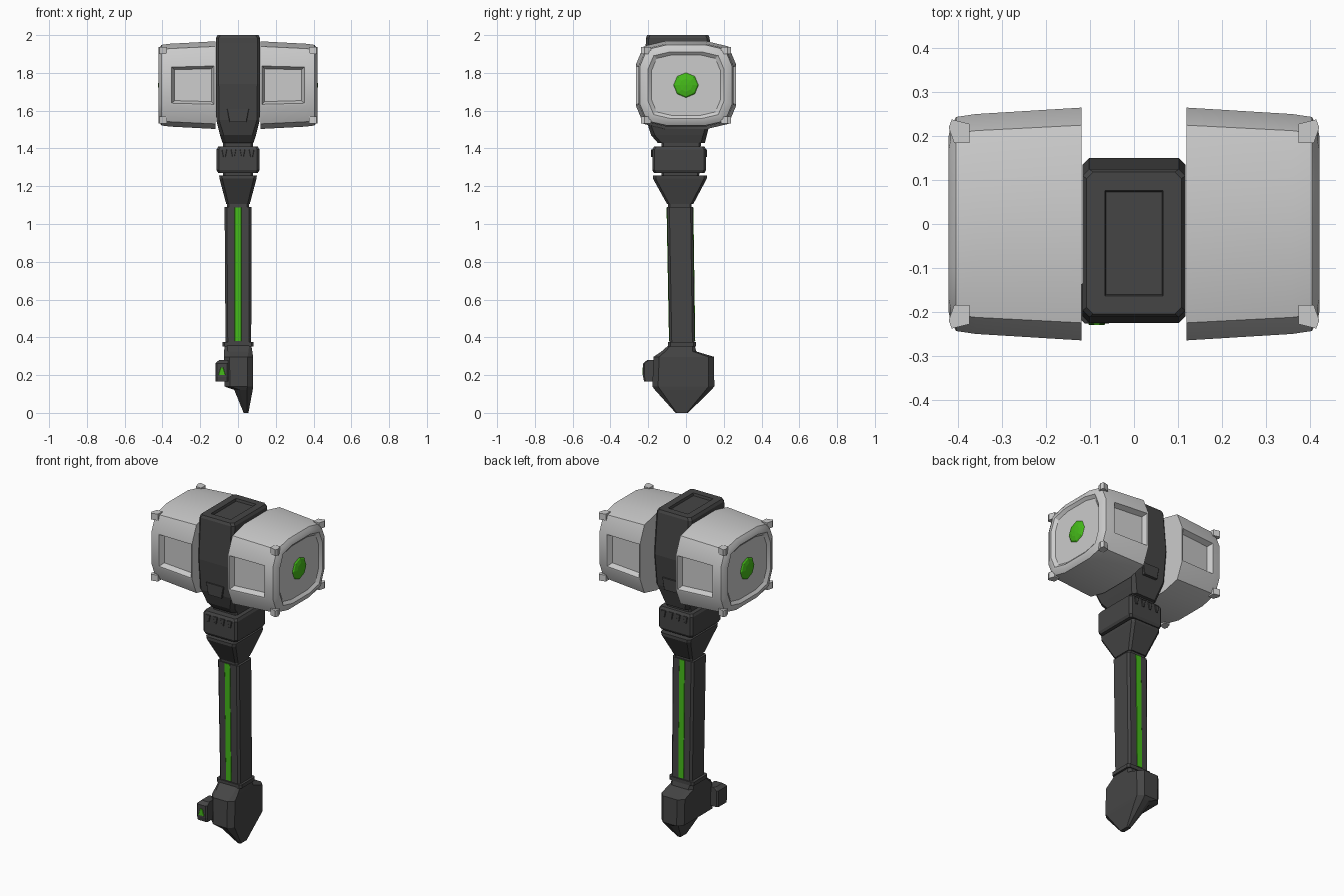
import bpy, bmesh
from mathutils import Matrix

if "Cube" in bpy.data.objects:
    bpy.data.objects.remove(bpy.data.objects["Cube"])


def material(name, rgb):
    m = bpy.data.materials.new(name)
    m.diffuse_color = (*rgb, 1)
    m.use_nodes = True
    m.node_tree.nodes["Principled BSDF"].inputs["Base Color"].default_value = m.diffuse_color
    return m


GREEN = material("green_glow", (0.06, 0.5, 0.01))
DARK = material("dark_grey", (0.06, 0.06, 0.06))


def finish(name, bm, mat=None, z=0, smooth=None):
    bmesh.ops.recalc_face_normals(bm, faces=bm.faces)
    me = bpy.data.meshes.new(name)
    bm.to_mesh(me)
    bm.free()
    ob = bpy.data.objects.new(name, me)
    bpy.context.collection.objects.link(ob)
    ob.location.z = z
    if mat:
        me.materials.append(mat)
    if smooth:
        bpy.ops.object.select_all(action='DESELECT')
        bpy.context.view_layer.objects.active = ob
        ob.select_set(True)
        bpy.ops.object.shade_smooth_by_angle(angle=smooth)
    return ob


def skin(rings):
    """Join equal-length rings of points into a closed solid."""
    bm = bmesh.new()
    vs = [[bm.verts.new(p) for p in r] for r in rings]
    n = len(vs[0])
    for a, b in zip(vs, vs[1:]):
        for i in range(n):
            j = (i + 1) % n
            bm.faces.new((a[i], a[j], b[j], b[i]))
    bm.faces.new(vs[0])
    bm.faces.new(vs[-1])
    bmesh.ops.recalc_face_normals(bm, faces=bm.faces)
    return bm


def section(z, x0, x1, y0, y1, c):
    """Chamfered rectangle at height z."""
    return [(x0 + c, y0, z), (x1 - c, y0, z), (x1, y0 + c, z), (x1, y1 - c, z),
            (x1 - c, y1, z), (x0 + c, y1, z), (x0, y1 - c, z), (x0, y0 + c, z)]


def stack(name, sections, mat=DARK):
    return finish(name, skin([section(*s) for s in sections]), mat)


def mirror(ob, x=True, y=False, z=False):
    ob.modifiers.new("mirror", 'MIRROR').use_axis = (x, y, z)


HEAD_Z = 1.735

# Hammer head halves: bulged block with recessed sides and a panelled end
outline = [(.265, -.11), (.265, .11), (.225, .205), (.11, .232), (-.11, .232), (-.225, .205),
           (-.265, .11), (-.265, -.11), (-.225, -.205), (-.11, -.232), (.11, -.232), (.225, -.205)]
stations = [(.12, 1), (.36, .945), (.405, .92), (.418, .84), (.422, .76), (.408, .69)]
bm = skin([[(x, y * s, z * s) for y, z in outline] for x, s in stations])
sides = [f for f in bm.faces if abs(f.normal.y) > .9 and f.calc_center_median().x < .3
         and abs(f.calc_center_median().z) < .02]
bmesh.ops.inset_individual(bm, faces=sides, thickness=.012, depth=0)
bmesh.ops.inset_individual(bm, faces=sides, thickness=.02, depth=-.03)
mirror(finish("head_block", bm, z=HEAD_Z, smooth=.5))

# Corner guards on the outer ends
guard = skin([[(.375, .185, z), (.375, .228, z), (.415, .238, z), (.422, .22, z), (.41, .185, z)]
              for z in (.165, .203)])
mirror(finish("corner_guard", guard, z=HEAD_Z), y=True, z=True)

# Green gems in the ends
bm = bmesh.new()
bmesh.ops.create_uvsphere(bm, u_segments=8, v_segments=6, radius=.068)
bmesh.ops.transform(bm, verts=bm.verts, matrix=Matrix.Translation((.406, 0, 0))
                    @ Matrix.Diagonal((.25, 1, 1, 1)) @ Matrix.Rotation(1.5708, 4, 'Y'))
mirror(finish("end_gem", bm, GREEN, HEAD_Z))

# Central band with sunken top
bm = skin([section(*s) for s in [
    (1.43, -.082, .082, -.15, .10, .02), (1.47, -.095, .095, -.185, .11, .02),
    (1.55, -.115, .115, -.21, .13, .015), (1.74, -.117, .117, -.225, .15, .015),
    (1.955, -.117, .117, -.213, .128, .015), (1.985, -.117, .117, -.212, .125, .015),
    (2.0, -.108, .108, -.205, .118, .015)]])
top = [f for f in bm.faces if f.normal.z > .95]
bmesh.ops.inset_region(bm, faces=top, thickness=.045, depth=0)
bmesh.ops.inset_region(bm, faces=top, thickness=.008, depth=-.015)
finish("head_band", bm, DARK)

# Small trapezoid plates on the band, front and back
for name, y0, y1 in (("front_plate", -.222, -.19), ("back_plate", .11, .145)):
    stack(name, [(1.54, -.045, .045, y0, y1, .002), (1.61, -.058, .058, y0, y1, .002)])

# Neck, collar and funnel under the head
stack("neck", [(1.08, -.058, .058, -.095, .03, .01), (1.12, -.058, .058, -.095, .03, .01),
               (1.26, -.08, .08, -.13, .07, .01), (1.45, -.08, .08, -.13, .08, .01)])
stack("collar", [(1.27, -.105, .105, -.17, .098, .012), (1.285, -.113, .113, -.178, .106, .012),
                 (1.395, -.113, .113, -.178, .106, .012), (1.41, -.105, .105, -.17, .098, .012)])
for i in range(4):
    x = -.072 + .048 * i
    stack("collar_tooth", [(1.355, x - .006, x + .006, -.184, .112, .002),
                           (1.395, x - .014, x + .014, -.184, .112, .002)])
stack("funnel", [(1.105, -.062, .062, -.1, .038, .012), (1.24, -.098, .098, -.175, .11, .015),
                 (1.257, -.1, .1, -.175, .11, .015)])

# Shaft with a green strip on front and back
stack("shaft", [(.36, -.066, .07, -.087, .046, .012), (1.09, -.071, .071, -.1, .036, .012)])
stack("shaft_strip", [(.38, -.018, .018, -.09, .049, .001),
                      (1.088, -.018, .018, -.103, .039, .001)], GREEN)
stack("shaft_ring", [(.352, -.083, .083, -.094, .052, .012), (.374, -.083, .083, -.094, .052, .012)])

# Pommel, lopsided towards +x, ending in a narrow tip
stack("pommel", [(.36, -.07, .07, -.09, .045, .012), (.325, -.074, .076, -.13, .055, .02),
                 (.297, -.075, .08, -.172, .148, .03), (.14, -.072, .08, -.178, .15, .03),
                 (.122, -.02, .078, -.165, .135, .03), (0, .03, .055, -.055, .01, .006)])

# Side lug with a small green light
stack("lug", [(.165, -.12, -.05, -.222, -.13, .008), (.19, -.12, -.05, -.227, -.13, .008),
              (.262, -.12, -.05, -.227, -.13, .008), (.28, -.10, -.05, -.205, -.13, .008)])
stack("lug_light", [(.2, -.104, -.066, -.23, -.2, .002), (.24, -.092, -.078, -.23, -.2, .002)], GREEN)
